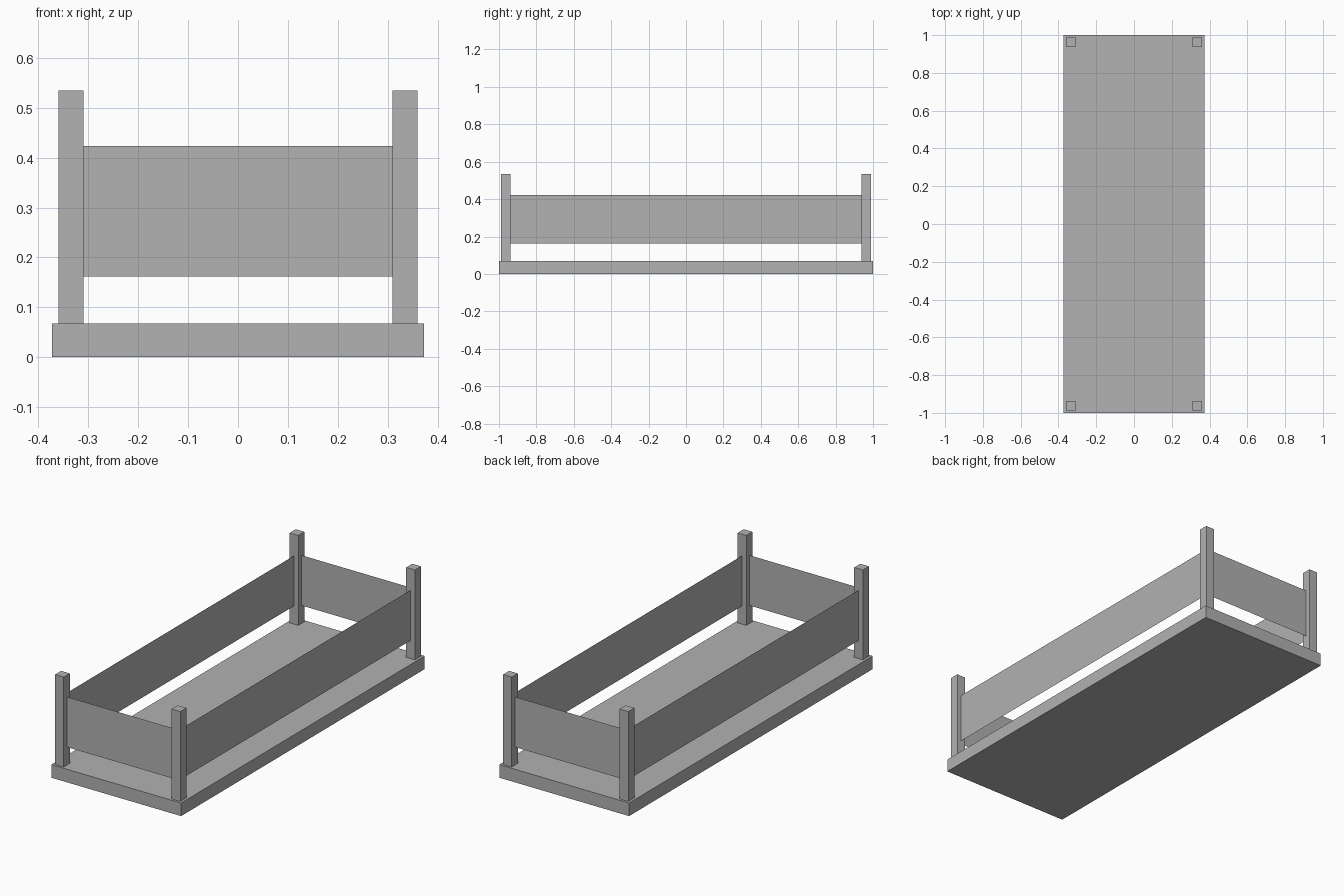
import bpy
import bmesh
from mathutils import Matrix, Vector

cube = bpy.data.objects.get("Cube")
if cube:
    bpy.data.objects.remove(cube, do_unlink=True)

# Single plain grey
grey = bpy.data.materials.new("plain grey")
grey.use_nodes = True
colour = (0.445, 0.445, 0.445, 1)
grey.diffuse_color = colour
grey.node_tree.nodes["Principled BSDF"].inputs["Base Color"].default_value = colour

# Main dimensions
BASE_X, BASE_Y, BASE_TOP = 0.373, 1.0, 0.068
POST_X, POST_Y, POST_W, POST_TOP = 0.335, 0.963, 0.05, 0.535
PANEL_LOW, PANEL_HIGH = 0.162, 0.423


def finish(name, bm):
    mesh = bpy.data.meshes.new(name)
    bm.to_mesh(mesh)
    bm.free()
    mesh.materials.append(grey)
    obj = bpy.data.objects.new(name, mesh)
    bpy.context.collection.objects.link(obj)


def box(name, x, y, width, depth, bottom, top):
    bm = bmesh.new()
    size = Matrix.Diagonal((width, depth, top - bottom, 1))
    place = Matrix.Translation((x, y, (bottom + top) / 2))
    bmesh.ops.create_cube(bm, size=1, matrix=place @ size)
    finish(name, bm)


def panel(name, start, end):
    """Thin upright sheet between two floor points."""
    bm = bmesh.new()
    ends = [(start, PANEL_LOW), (end, PANEL_LOW), (end, PANEL_HIGH), (start, PANEL_HIGH)]
    bm.faces.new([bm.verts.new(Vector((*p, z))) for p, z in ends])
    finish(name, bm)


# Base slab
box("base", 0, 0, 2 * BASE_X, 2 * BASE_Y, 0, BASE_TOP)

# Corner posts
for end, sy in (("front", -1), ("back", 1)):
    for side, sx in (("left", 1), ("right", -1)):
        box(f"{end}_{side}_post", sx * POST_X, sy * POST_Y, POST_W, POST_W, BASE_TOP, POST_TOP)

# Sheets between the posts, facing outward
ix, iy = POST_X - POST_W / 2, POST_Y - POST_W / 2
for end, s in (("front", -1), ("back", 1)):
    panel(f"{end}_panel", (s * ix, s * POST_Y), (-s * ix, s * POST_Y))
for side, s in (("left", 1), ("right", -1)):
    panel(f"{side}_panel", (s * POST_X, -s * iy), (s * POST_X, s * iy))
